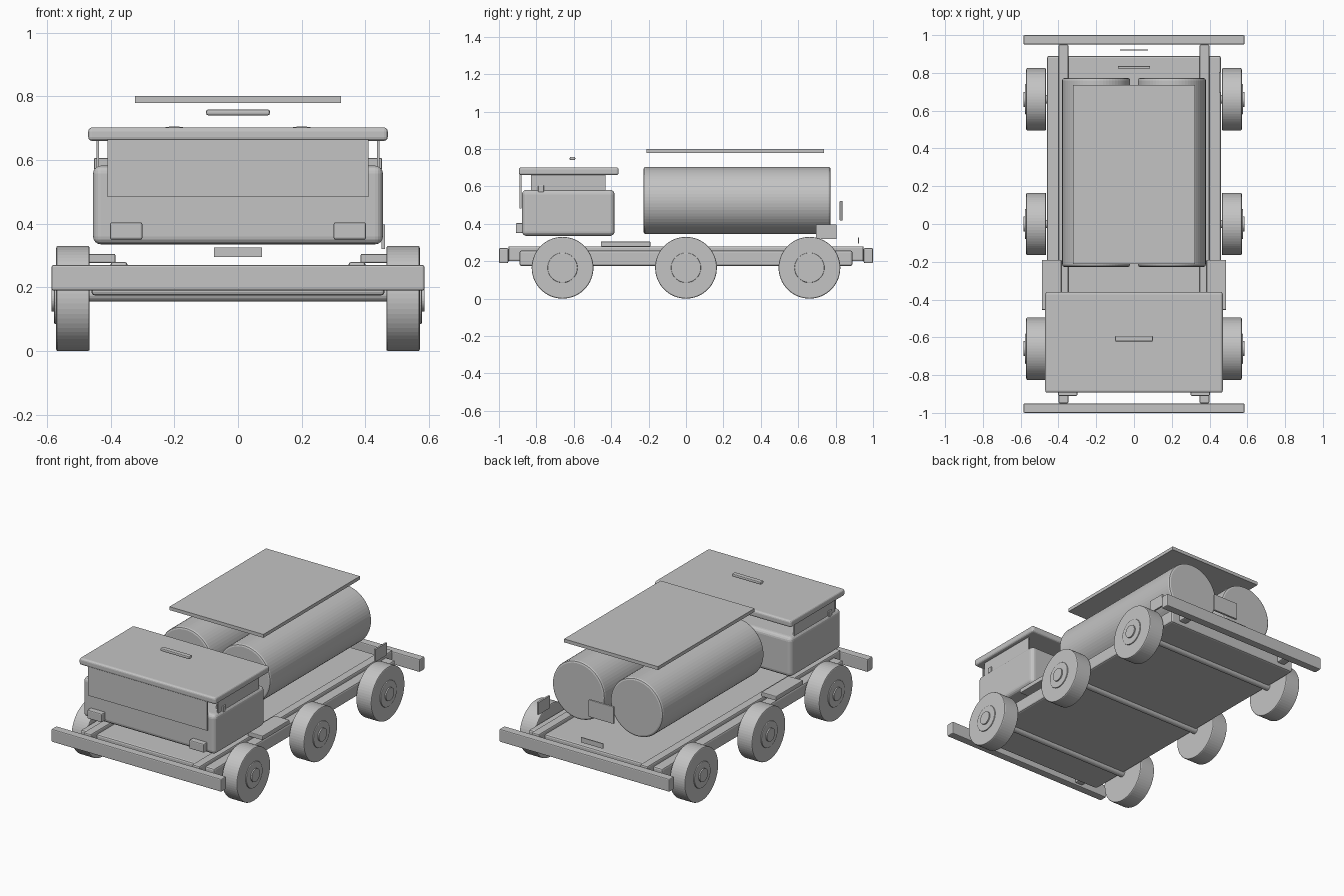
import bpy
import math

cube = bpy.data.objects.get("Cube")
if cube:
    bpy.data.objects.remove(cube, do_unlink=True)

GREY = (0.55, 0.55, 0.55, 1.0)
grey = bpy.data.materials.new("plain grey")
grey.use_nodes = True
grey.diffuse_color = GREY
grey.node_tree.nodes["Principled BSDF"].inputs["Base Color"].default_value = GREY


def finish(obj, name, bevel, segments):
    obj.name = name
    obj.data.name = name
    obj.data.materials.append(grey)
    bpy.ops.object.transform_apply(location=False, rotation=True, scale=True)
    if bevel:
        mod = obj.modifiers.new("rounded edges", "BEVEL")
        mod.width = bevel
        mod.segments = segments
        mod.limit_method = "ANGLE"
        mod.angle_limit = math.radians(40)
    return obj


def box(name, x, y, z, bevel=0.0, segments=2):
    """Box from its (low, high) range on each axis."""
    spans = (x, y, z)
    bpy.ops.mesh.primitive_cube_add(size=1, location=[(a + b) / 2 for a, b in spans])
    obj = bpy.context.object
    obj.scale = [b - a for a, b in spans]
    return finish(obj, name, bevel, segments)


def rod(name, axis, centre, radius, length, sides=64, bevel=0.0):
    """Cylinder lying along x or y."""
    turn = (0, math.pi / 2, 0) if axis == "x" else (math.pi / 2, 0, 0)
    bpy.ops.mesh.primitive_cylinder_add(vertices=sides, radius=radius, depth=length,
                                        location=centre, rotation=turn)
    return finish(bpy.context.object, name, bevel, 2)


def side_span(side, inner, outer):
    return tuple(sorted((side * inner, side * outer)))


# Chassis
box("deck", (-0.46, 0.46), (-0.89, 0.89), (0.175, 0.257), 0.01)
for end, y in (("front", -0.975), ("rear", 0.975)):
    box(end + "_bumper", (-0.585, 0.585), (y - 0.025, y + 0.025), (0.19, 0.27), 0.006)

for side, label in ((1, "left"), (-1, "right")):
    box(label + "_rail", side_span(side, 0.347, 0.4), (-0.95, 0.95), (0.2, 0.28), 0.008)
    box(label + "_step", side_span(side, 0.385, 0.488), (-0.455, -0.19), (0.277, 0.305), 0.004)

# Wheels and axles
for place, y in (("front", -0.66), ("middle", 0.0), ("rear", 0.66)):
    rod(place + "_axle", "x", (0, y, 0.178), 0.022, 0.96, 24)
    for side, label in ((1, "left"), (-1, "right")):
        tag = place + "_" + label
        rod(tag + "_wheel", "x", (side * 0.518, y, 0.165), 0.165, 0.105, bevel=0.006)
        rod(tag + "_hub", "x", (side * 0.55, y, 0.165), 0.08, 0.054, 48, 0.004)
        rod(tag + "_hub_cap", "x", (side * 0.555, y, 0.165), 0.04, 0.06, 32)

# Cab
box("cab_body", (-0.455, 0.455), (-0.877, -0.382), (0.335, 0.582), 0.025, 4)
box("cab_roof", (-0.47, 0.47), (-0.893, -0.36), (0.66, 0.702), 0.012, 3)
box("windscreen", (-0.41, 0.41), (-0.889, -0.88), (0.483, 0.665))
box("roof_marker", (-0.1, 0.1), (-0.622, -0.592), (0.74, 0.758), 0.006)
for side, label in ((1, "left"), (-1, "right")):
    box(label + "_side_window", side_span(side, 0.436, 0.444), (-0.83, -0.43), (0.48, 0.665))
    box(label + "_mirror", side_span(side, 0.4, 0.452), (-0.79, -0.76), (0.57, 0.606), 0.003)
    box(label + "_headlight", side_span(side, 0.3, 0.402), (-0.91, -0.87), (0.35, 0.404), 0.006)

# Tanks and the cover above them
for side, label in ((1, "left"), (-1, "right")):
    rod(label + "_tank", "y", (side * 0.2, 0.273, 0.525), 0.18, 1.0, bevel=0.012)
box("canopy", (-0.323, 0.323), (-0.212, 0.737), (0.779, 0.8))

# Small rear fittings
box("rear_panel", (-0.086, 0.086), (0.822, 0.836), (0.417, 0.523), 0.003)
box("rear_plate", (-0.075, 0.075), (0.919, 0.925), (0.295, 0.326))
box("side_box", (0.45, 0.461), (0.695, 0.805), (0.32, 0.397))
